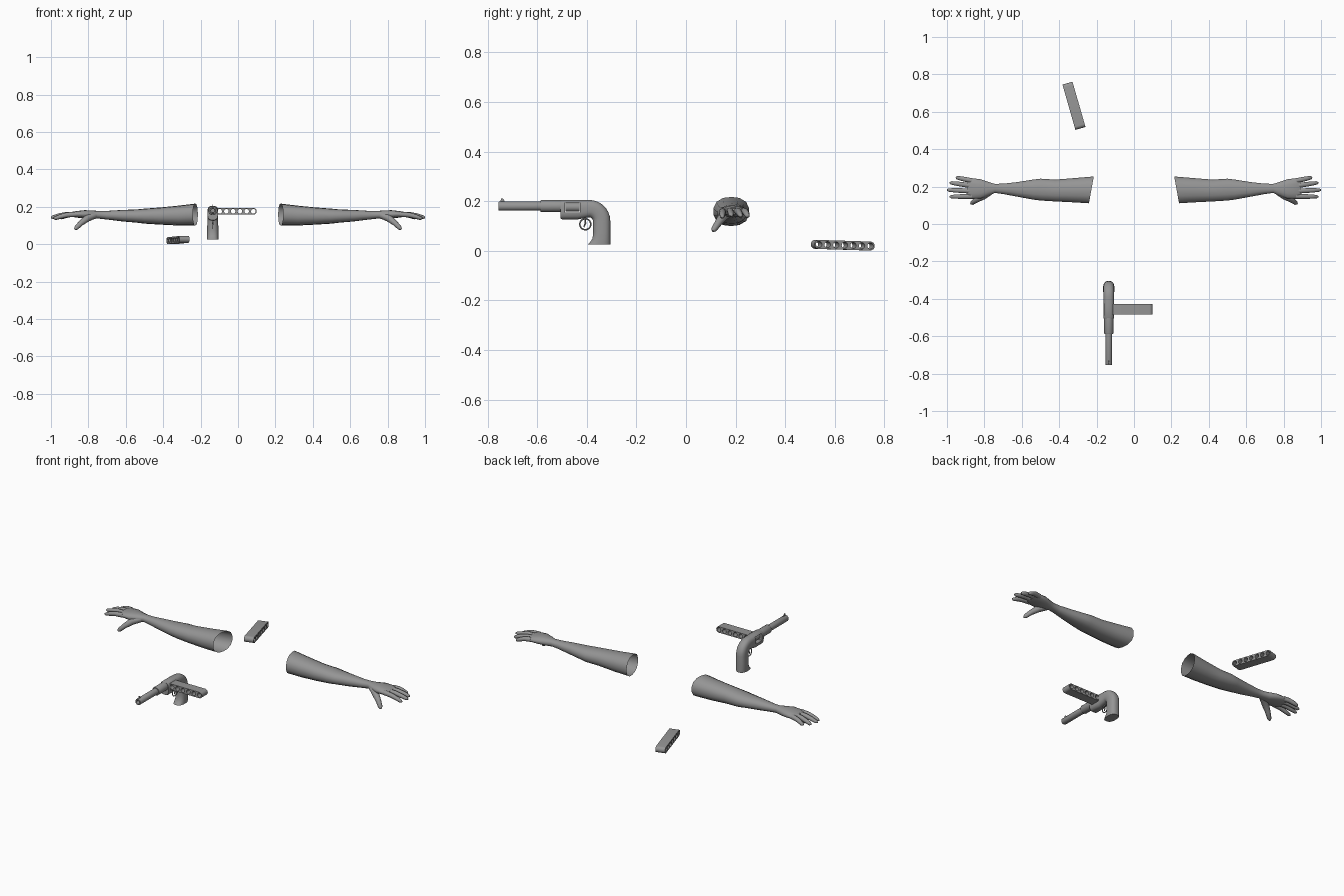
import bpy
import bmesh
import math
from mathutils import Vector

old = bpy.data.objects.get("Cube")
if old:
    bpy.data.objects.remove(old, do_unlink=True)

grey = bpy.data.materials.new("plain grey")
grey.use_nodes = True
grey.diffuse_color = (0.3, 0.3, 0.3, 1)
grey.node_tree.nodes["Principled BSDF"].inputs["Base Color"].default_value = (0.3, 0.3, 0.3, 1)


def finish(obj, angle=40):
    """Give a part its colour and smooth shading with sharp edges kept."""
    obj.data.materials.clear()
    obj.data.materials.append(grey)
    bpy.ops.object.select_all(action="DESELECT")
    obj.select_set(True)
    bpy.context.view_layer.objects.active = obj
    bpy.ops.object.shade_smooth_by_angle(angle=math.radians(angle))
    return obj


def ring(centre, u, v, sides=12, power=2.0):
    """Superellipse section spanned by the half-axes u and v."""
    pts = []
    for i in range(sides):
        a = math.tau * (i + 0.5) / sides
        c, s = math.cos(a), math.sin(a)
        k = (abs(c) ** power + abs(s) ** power) ** (-1 / power)
        pts.append(Vector(centre) + Vector(u) * c * k + Vector(v) * s * k)
    return pts


def loft(name, rings, cap_start=True, cap_end=True, angle=40):
    bm = bmesh.new()
    loops = [[bm.verts.new(p) for p in r] for r in rings]
    n = len(loops[0])
    for a, b in zip(loops, loops[1:]):
        for i in range(n):
            j = (i + 1) % n
            bm.faces.new((a[i], a[j], b[j], b[i]))
    if cap_start:
        bm.faces.new(loops[0])
    if cap_end:
        bm.faces.new(loops[-1])
    bmesh.ops.recalc_face_normals(bm, faces=bm.faces)
    mesh = bpy.data.meshes.new(name)
    bm.to_mesh(mesh)
    bm.free()
    obj = bpy.data.objects.new(name, mesh)
    bpy.context.collection.objects.link(obj)
    return finish(obj, angle)


def tube(name, points, radii, sides=10):
    """Tapered tube through a few points."""
    pts = [Vector(p) for p in points]
    rings = []
    for i, p in enumerate(pts):
        t = (pts[min(i + 1, len(pts) - 1)] - pts[max(i - 1, 0)]).normalized()
        u = t.cross(Vector((0, 0, 1))).normalized()
        rings.append(ring(p, u * radii[i], t.cross(u) * radii[i], sides))
    return loft(name, rings, angle=60)


# Arms: x, y range, z range of each section from the open sleeve end to the knuckles
ARM = [(0.228, 0.11, 0.255, 0.10, 0.217), (0.32, 0.115, 0.246, 0.10, 0.206),
       (0.42, 0.12, 0.238, 0.105, 0.196), (0.50, 0.125, 0.243, 0.11, 0.19),
       (0.54, 0.13, 0.238, 0.115, 0.186), (0.62, 0.145, 0.225, 0.122, 0.183),
       (0.70, 0.16, 0.216, 0.132, 0.178), (0.745, 0.166, 0.215, 0.137, 0.178),
       (0.78, 0.15, 0.226, 0.135, 0.18), (0.82, 0.135, 0.24, 0.138, 0.182),
       (0.87, 0.134, 0.246, 0.143, 0.176), (0.89, 0.14, 0.242, 0.148, 0.17)]
# Fingers: base y, tip x, tip y, tip z
FINGERS = {"index": (0.148, 0.985, 0.146, 0.137), "middle": (0.176, 1.0, 0.182, 0.143),
           "ring": (0.204, 0.985, 0.221, 0.141), "little": (0.231, 0.952, 0.249, 0.14)}

for side, sx in (("left", 1), ("right", -1)):
    rings = []
    for k, (x, y0, y1, z0, z1) in enumerate(ARM):
        slant = -0.013 if k == 0 else 0
        rings.append(ring((sx * x, (y0 + y1) / 2, (z0 + z1) / 2),
                          (sx * slant, (y1 - y0) / 2, 0), (0, 0, (z1 - z0) / 2), 14, 2.4))
    loft(side + "_arm", rings, cap_start=False, angle=60)
    for finger, (y, tx, ty, tz) in FINGERS.items():
        base, tip = Vector((sx * 0.865, y, 0.16)), Vector((sx * tx, ty, tz))
        path = [base.lerp(tip, f) for f in (0, 0.4, 0.7, 0.93, 1)]
        path[1].z += 0.006
        path[2].z += 0.004
        tube(side + "_" + finger + "_finger", path, (0.014, 0.0135, 0.012, 0.0095, 0.004))
    tube(side + "_thumb",
         [(sx * 0.765, 0.175, 0.155), (sx * 0.805, 0.15, 0.14), (sx * 0.84, 0.13, 0.112),
          (sx * 0.865, 0.113, 0.087), (sx * 0.872, 0.109, 0.079)],
         (0.018, 0.02, 0.015, 0.012, 0.005))

# Pistol barrel, lathed along y with an open bore
GX, AXIS = -0.135, 0.18


def lathe(name, profile):
    loft(name, [ring((GX, y, AXIS), (r, 0, 0), (0, 0, r), 20) for y, r in profile])


lathe("barrel", [(-0.66, 0.009), (-0.752, 0.009), (-0.755, 0.011), (-0.755, 0.017),
                 (-0.752, 0.0185), (-0.58, 0.0185)])
lathe("barrel_sleeve", [(-0.587, 0.017), (-0.587, 0.023), (-0.584, 0.0245), (-0.50, 0.0245)])
loft("front_sight", [ring((GX, y, z), (0.003, 0, 0), (0, h, 0), 4)
                     for y, z, h in ((-0.738, 0.195, 0.014), (-0.742, 0.211, 0.006))])

# Frame and curved grip in one sweep
HALF = 0.029
sections = [ring((GX, y, 0.166), (HALF * w, 0, 0), (0, 0, 0.039 * w), 24, 3.2)
            for y, w in ((-0.505, 0.94), (-0.50, 1), (-0.435, 1))]
for step in range(8):
    a = math.radians(90 - step * 90 / 7)
    d = Vector((0, math.cos(a), math.sin(a)))
    sections.append(ring(Vector((GX, -0.39, 0.12)) + d * 0.05, (HALF, 0, 0), d * 0.035, 24, 2.6))
for z, y0 in ((0.075, -0.374), (0.05, -0.377), (0.037, -0.385), (0.025, -0.396)):
    sections.append(ring((GX, (y0 - 0.305) / 2, z), (HALF + 0.001, 0, 0),
                         (0, (-0.305 - y0) / 2, 0), 24, 2.6))
frame = loft("frame_and_grip", sections)

# Window through the frame for the sliding magazine
bpy.ops.mesh.primitive_cube_add(size=1, location=(GX, -0.457, 0.175))
cutter = bpy.context.object
cutter.name = "window_cutter"
cutter.scale = (0.2, 0.06, 0.041)
cutter.hide_render = True
cut = frame.modifiers.new("window", "BOOLEAN")
cut.object, cut.solver = cutter, "EXACT"
bpy.context.view_layer.objects.active = frame
bpy.ops.object.modifier_apply(modifier=cut.name)
bpy.data.objects.remove(cutter, do_unlink=True)

# Trigger guard and trigger
bpy.ops.mesh.primitive_torus_add(major_radius=0.022, minor_radius=0.003, major_segments=24,
                                 minor_segments=6, location=(GX, -0.406, 0.107),
                                 rotation=(0, math.pi / 2, 0))
bpy.context.object.name = "trigger_guard"
finish(bpy.context.object, 70)
tube("trigger", [(GX, -0.408, 0.135), (GX + 0.0005, -0.405, 0.112), (GX, -0.412, 0.095)],
     (0.005, 0.004, 0.002), 6)


# Sliding magazines: a stadium bar with a row of seven bored chambers
def magazine(name, location, rotation):
    pitch, r, count = 0.036, 0.018, 7
    end = pitch * (count - 1) / 2
    outline = []
    for k in range(26):
        half, i = divmod(k, 13)
        a = -math.pi / 2 + half * math.pi + i * math.pi / 12
        outline.append(((end if half == 0 else -end) + r * math.cos(a), r * math.sin(a)))
    loops = [outline]
    for c in range(count):
        loops.append([(c * pitch - end + 0.0125 * math.cos(math.tau * i / 16),
                       0.0125 * math.sin(math.tau * i / 16)) for i in range(16)])
    curve = bpy.data.curves.new(name, "CURVE")
    curve.dimensions, curve.fill_mode, curve.extrude = "2D", "BOTH", 0.028
    for pts in loops:
        spline = curve.splines.new("POLY")
        spline.points.add(len(pts) - 1)
        for point, (x, y) in zip(spline.points, pts):
            point.co = (x, y, 0, 1)
        spline.use_cyclic_u = True
    obj = bpy.data.objects.new(name, curve)
    bpy.context.collection.objects.link(obj)
    obj.location, obj.rotation_euler = location, rotation
    bpy.ops.object.select_all(action="DESELECT")
    obj.select_set(True)
    bpy.context.view_layer.objects.active = obj
    bpy.ops.object.convert(target="MESH")
    finish(bpy.context.object)


magazine("loaded_magazine", (-0.026, -0.448 - 0.009, 0.176), (math.pi / 2, 0, 0))
magazine("spare_magazine", (-0.321, 0.632, 0.0225), (math.pi / 2, -0.03, math.radians(-74)))
